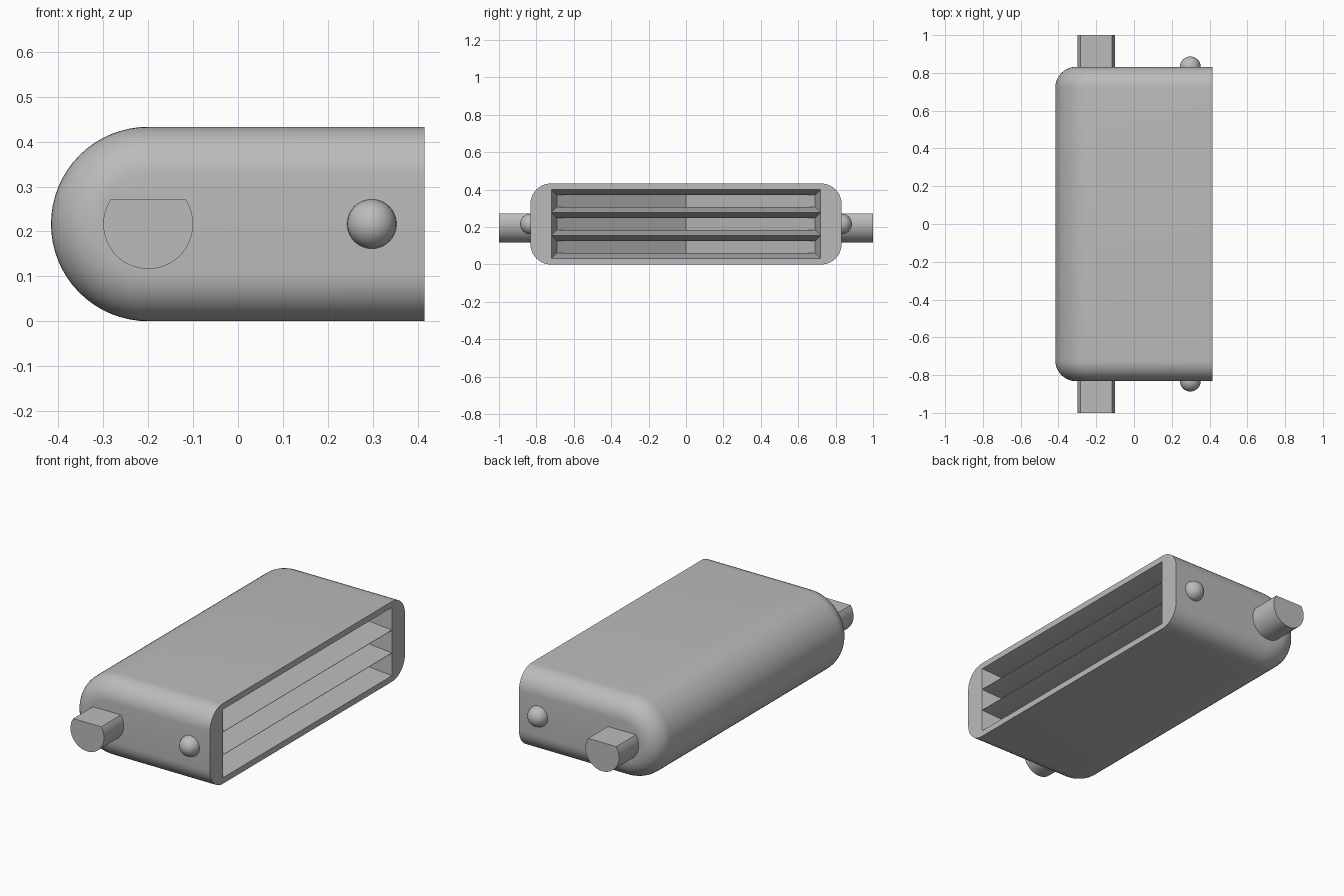
import bpy, bmesh, math

cube = bpy.data.objects.get("Cube")
if cube:
    bpy.data.objects.remove(cube, do_unlink=True)

grey = bpy.data.materials.new("plain_grey")
grey.use_nodes = True
grey.diffuse_color = (0.5, 0.5, 0.5, 1)
grey.node_tree.nodes["Principled BSDF"].inputs["Base Color"].default_value = (0.5, 0.5, 0.5, 1)

FRONT_X, AXIS_X, HALF_Y = 0.415, -0.2, 0.832
RADIUS, FILLET = 0.2165, 0.11
MID_Z = RADIUS


def finish(bm, name, smooth=True):
    bmesh.ops.recalc_face_normals(bm, faces=bm.faces)
    mesh = bpy.data.meshes.new(name)
    bm.to_mesh(mesh)
    bm.free()
    mesh.materials.append(grey)
    obj = bpy.data.objects.new(name, mesh)
    bpy.context.collection.objects.link(obj)
    if smooth:
        shade(obj)
    return obj


def shade(obj):
    bpy.ops.object.select_all(action="DESELECT")
    obj.select_set(True)
    bpy.context.view_layer.objects.active = obj
    bpy.ops.object.shade_smooth_by_angle(angle=math.radians(25))


def loft(bm, loops, closed_ends=True):
    rings = [[bm.verts.new(p) for p in loop] for loop in loops]
    for a, b in zip(rings, rings[1:]):
        for i in range(len(a)):
            j = (i + 1) % len(a)
            bm.faces.new((a[i], a[j], b[j], b[i]))
    if closed_ends:
        bm.faces.new(rings[0])
        bm.faces.new(rings[-1])


# Body: half-round profile, with filleted ends
def body_loop(y, r, steps=32):
    arc = [math.pi / 2 + math.pi * i / steps for i in range(steps + 1)]
    pts = [(AXIS_X + r * math.cos(a), y, MID_Z + r * math.sin(a)) for a in arc]
    return [(FRONT_X, y, MID_Z + r)] + pts + [(FRONT_X, y, MID_Z - r)]


ends = []
for i in range(11):
    t = math.pi / 2 * i / 10
    ends.append((HALF_Y - FILLET * (1 - math.sin(t)), RADIUS - FILLET * (1 - math.cos(t))))
sections = [(-y, r) for y, r in reversed(ends)] + ends
bm = bmesh.new()
loft(bm, [body_loop(y, r) for y, r in sections])
body = finish(bm, "housing", False)

# Three tapered slots with a V-shaped back, leaving pointed fins between them
bm = bmesh.new()
for k in (-1, 0, 1):
    z = MID_Z + k * 0.1233
    plan = [(FRONT_X + 0.001, 0.72, 0.061), (0.295, 0.69, 0.0317), (AXIS_X, 0, 0.0317)]
    outline = plan + [(x, -y, h) for x, y, h in plan[1::-1]]
    low = [bm.verts.new((x, y, z - h)) for x, y, h in outline]
    high = [bm.verts.new((x, y, z + h)) for x, y, h in outline]
    for ring in (low, high):
        bm.faces.new((ring[0], ring[1], ring[3], ring[4]))
        bm.faces.new((ring[1], ring[2], ring[3]))
    for i in range(5):
        j = (i + 1) % 5
        bm.faces.new((low[i], low[j], high[j], high[i]))
cutter = finish(bm, "slot_cutter", False)
cutter.hide_render = True

cut = body.modifiers.new("slots", "BOOLEAN")
cut.operation = "DIFFERENCE"
cut.solver = "EXACT"
cut.object = cutter
bpy.context.view_layer.objects.active = body
bpy.ops.object.modifier_apply(modifier=cut.name)
bpy.data.objects.remove(cutter, do_unlink=True)
shade(body)

# Pivot pins with a flat on top, and round detents
PIN_R, FLAT = 0.1, 0.055
start = math.asin(FLAT / PIN_R)
for side, label in ((1, "back"), (-1, "front")):
    angles = [math.pi - start + (math.pi + 2 * start) * i / 40 for i in range(41)]
    bm = bmesh.new()
    loft(bm, [[(AXIS_X + PIN_R * math.cos(a), side * y, MID_Z + PIN_R * math.sin(a))
               for a in angles] for y in (HALF_Y - 0.01, 1.0)])
    finish(bm, label + "_pivot_pin")

    bm = bmesh.new()
    bmesh.ops.create_uvsphere(bm, u_segments=32, v_segments=16, radius=0.055)
    bmesh.ops.translate(bm, verts=bm.verts, vec=(0.298, side * HALF_Y, MID_Z))
    finish(bm, label + "_detent_ball")
